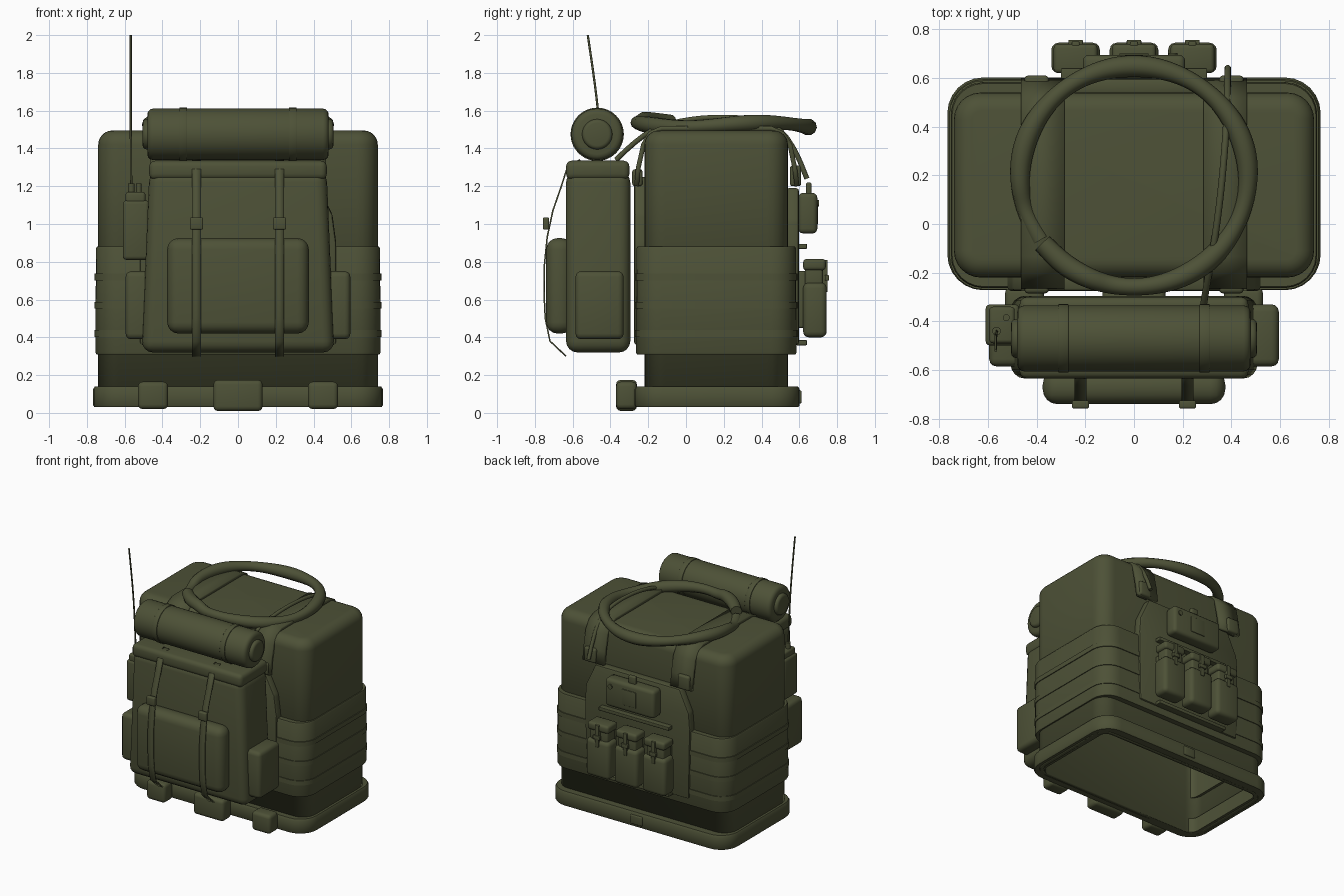
import bpy, bmesh, math
from mathutils import Vector

if "Cube" in bpy.data.objects:
    bpy.data.objects.remove(bpy.data.objects["Cube"])

OLIVE = (0.075, 0.083, 0.038, 1)
olive = bpy.data.materials.new("olive_drab")
olive.use_nodes = True
olive.diffuse_color = OLIVE
shader = olive.node_tree.nodes["Principled BSDF"]
shader.inputs["Base Color"].default_value = OLIVE
shader.inputs["Roughness"].default_value = 0.8


def add(name, bm):
    """Turn a bmesh into a smooth-shaded olive object."""
    bmesh.ops.recalc_face_normals(bm, faces=bm.faces)
    mesh = bpy.data.meshes.new(name)
    bm.to_mesh(mesh)
    bm.free()
    mesh.materials.append(olive)
    ob = bpy.data.objects.new(name, mesh)
    bpy.context.collection.objects.link(ob)
    bpy.ops.object.select_all(action="DESELECT")
    ob.select_set(True)
    bpy.context.view_layer.objects.active = ob
    bpy.ops.object.shade_smooth_by_angle(angle=math.radians(35))
    return ob


def box(name, x, y, z, r=0.02, taper=1.0, segs=3):
    """Rounded box from three ranges; taper narrows the top in x."""
    bm = bmesh.new()
    bmesh.ops.create_cube(bm, size=1)
    mid = [(a + b) / 2 for a, b in (x, y, z)]
    size = [b - a for a, b in (x, y, z)]
    for v in bm.verts:
        k = taper if v.co.z > 0 else 1
        v.co = Vector((mid[0] + v.co.x * size[0] * k, mid[1] + v.co.y * size[1], mid[2] + v.co.z * size[2]))
    bmesh.ops.bevel(bm, geom=bm.edges[:], offset=r, segments=segs, profile=0.5, affect="EDGES", clamp_overlap=True)
    return add(name, bm)


def loft(name, half, cy, radius, profile, cap=False, close=False):
    """Rounded rectangle swept through (offset, z) rings."""
    bm = bmesh.new()
    rings = []
    for off, z in profile:
        ring = []
        r = max(radius + off, 0.02)
        for q in range(4):
            sx, sy = ((1, 1), (-1, 1), (-1, -1), (1, -1))[q]
            for i in range(7):
                a = math.pi / 2 * (q + i / 6)
                ring.append(bm.verts.new((sx * (half[0] + off - r) + r * math.cos(a),
                                          cy + sy * (half[1] + off - r) + r * math.sin(a), z)))
        rings.append(ring)
    pairs = list(zip(rings, rings[1:]))
    if close:
        pairs.append((rings[-1], rings[0]))
    for a, b in pairs:
        for i in range(len(a)):
            j = (i + 1) % len(a)
            bm.faces.new((a[i], a[j], b[j], b[i]))
    if cap:
        bm.faces.new(rings[-1])
    return add(name, bm)


def ribbon(name, x, width, path, thick):
    """Flat strap along a (y, z) path."""
    bm = bmesh.new()
    rows = [[bm.verts.new((x + s * width / 2, y, z)) for s in (-1, 1)] for y, z in path]
    for a, b in zip(rows, rows[1:]):
        bm.faces.new((a[0], a[1], b[1], b[0]))
    ob = add(name, bm)
    mod = ob.modifiers.new("thickness", "SOLIDIFY")
    mod.thickness = thick
    mod.offset = 0
    return ob


def tube(name, points, r, radii=None):
    """Round cable through the given points."""
    cu = bpy.data.curves.new(name, "CURVE")
    cu.dimensions = "3D"
    cu.bevel_depth = r
    cu.bevel_resolution = 3
    cu.resolution_u = 4
    cu.use_fill_caps = True
    sp = cu.splines.new("NURBS")
    sp.points.add(len(points) - 1)
    for i, p in enumerate(points):
        sp.points[i].co = (*p, 1)
        sp.points[i].radius = radii[i] if radii else 1
    sp.use_endpoint_u = True
    sp.order_u = 3
    cu.materials.append(olive)
    ob = bpy.data.objects.new(name, cu)
    bpy.context.collection.objects.link(ob)


def cylinder(name, centre, r, length, axis="X", bevel=0.0, segs=40):
    bm = bmesh.new()
    bmesh.ops.create_cone(bm, cap_ends=True, segments=segs, radius1=r, radius2=r, depth=length)
    if bevel:
        rim = [e for e in bm.edges if abs(e.verts[0].co.z - e.verts[1].co.z) < 1e-5]
        bmesh.ops.bevel(bm, geom=rim, offset=bevel, segments=3, profile=0.5, affect="EDGES")
    for v in bm.verts:
        if axis == "X":
            v.co = Vector((v.co.z, v.co.x, v.co.y))
        elif axis == "Y":
            v.co = Vector((v.co.x, v.co.z, v.co.y))
        v.co += Vector(centre)
    return add(name, bm)


def panel(name, outline, y, r=0.015):
    """Mirrored flat plate; outline lists the (x, z) points of one half."""
    bm = bmesh.new()
    pts = outline + [(-px, z) for px, z in reversed(outline)]
    face = bm.faces.new([bm.verts.new((px, y[0], z)) for px, z in pts])
    ext = bmesh.ops.extrude_face_region(bm, geom=[face])["geom"]
    for v in ext:
        if isinstance(v, bmesh.types.BMVert):
            v.co.y = y[1]
    bmesh.ops.bevel(bm, geom=bm.edges[:], offset=r, segments=2, profile=0.5, affect="EDGES")
    return add(name, bm)


# Hollow main shell, open underneath
R = 0.075
arc = [(-R * (1 - math.cos(a)), 1.495 - R + R * math.sin(a)) for a in [math.pi / 12 * i for i in range(7)]]
shell = loft("main_shell", (0.74, 0.38), 0.16, 0.11, [(0, 0.03)] + arc, cap=True)
wall = shell.modifiers.new("wall", "SOLIDIFY")
wall.thickness = 0.03

# Base rim, wrap band and ribs
loft("base_rim", (0.74, 0.41), 0.165, 0.12,
     [(-0.05, 0.03), (0.02, 0.03), (0.027, 0.04), (0.027, 0.125), (0.018, 0.14), (-0.05, 0.14)], close=True)
loft("wrap_band", (0.74, 0.41), 0.16, 0.12,
     [(-0.05, 0.31), (0.01, 0.31), (0.015, 0.32), (0.012, 0.87), (0.007, 0.88), (-0.05, 0.88)], close=True)
for i in range(3):
    z = 0.42 + 0.15 * i
    loft(f"band_rib_{i + 1}", (0.74, 0.41), 0.16, 0.12,
         [(-0.02, z - 0.02), (0.019, z - 0.018), (0.019, z + 0.018), (-0.02, z + 0.02)], close=True)

# Rim pouches along the front, and a rear clasp
box("rim_pouch_middle", (-0.13, 0.13), (-0.37, -0.26), (0.01, 0.175), 0.025)
for s in (-1, 1):
    box("rim_pouch_side", (s * 0.45 - 0.08, s * 0.45 + 0.08), (-0.37, -0.26), (0.02, 0.165), 0.025)
box("rear_clasp", (-0.05, 0.05), (0.58, 0.612), (0.05, 0.12), 0.008)

# Padded plates on both broad faces
plate = [(0.44, 0.36), (0.45, 0.9), (0.44, 1.02), (0.36, 1.19)]
panel("rear_plate", plate, (0.53, 0.598))
panel("front_plate", [(0.52, 0.36), (0.52, 0.9), (0.5, 1.05), (0.4, 1.25)], (-0.275, -0.2))
for z in (0.37, 0.88):
    box("plate_ledge", (-0.3, 0.3), (0.585, 0.64), (z - 0.012, z + 0.015), 0.004)

# Shoulder straps over the top with end pads
strap = [(-0.262, 1.2), (-0.252, 1.3), (-0.225, 1.42), (-0.19, 1.48), (-0.13, 1.506),
         (0.45, 1.506), (0.51, 1.48), (0.55, 1.42), (0.575, 1.3), (0.588, 1.2)]
for s in (-1, 1):
    ribbon("shoulder_strap", s * 0.375, 0.18, strap, 0.025)
    box("strap_end_rear", (s * 0.4 - 0.05, s * 0.4 + 0.05), (0.55, 0.61), (1.2, 1.31), 0.015)
    box("strap_end_front", (s * 0.4 - 0.05, s * 0.4 + 0.05), (-0.285, -0.23), (1.2, 1.29), 0.015)

# Coiled thick cable lying on top
coil, swell = [], []
for i in range(37):
    a = math.radians(217 + 358 * i / 36)
    lift = 0.012 * math.sin(3 * a) + (0.025 if i < 4 else -0.02 if i > 33 else 0)
    coil.append((0.47 * math.cos(a), 0.195 + 0.455 * math.sin(a), 1.525 + lift))
    swell.append(1 + 0.13 * math.sin(5 * a))
tube("coiled_cable", coil, 0.04, swell)

# Thin hose from the pack over to the rear
tube("hose", [(0.28, -0.37, 1.34), (0.3, -0.24, 1.47), (0.33, -0.08, 1.54), (0.36, 0.15, 1.57),
              (0.38, 0.4, 1.555), (0.385, 0.56, 1.46), (0.385, 0.64, 1.24)], 0.014)

# Pack with lid, pocket and side pockets
box("pack_body", (-0.51, 0.51), (-0.635, -0.295), (0.32, 1.28), 0.06, taper=0.92, segs=4)
box("pack_lid", (-0.47, 0.47), (-0.635, -0.3), (1.235, 1.335), 0.03)
box("pack_front_pocket", (-0.375, 0.375), (-0.74, -0.6), (0.42, 0.925), 0.06, segs=4)
for s in (-1, 1):
    box("pack_side_pocket", tuple(sorted((s * 0.45, s * 0.595))), (-0.585, -0.33), (0.39, 0.75), 0.03)
    ribbon("pack_strap", s * 0.22, 0.048,
           [(-0.56, 1.34), (-0.625, 1.31), (-0.66, 1.2), (-0.705, 1.07), (-0.735, 0.93), (-0.75, 0.78),
            (-0.75, 0.6), (-0.745, 0.5), (-0.72, 0.38), (-0.635, 0.3)], 0.008)
    box("strap_buckle", (s * 0.22 - 0.035, s * 0.22 + 0.035), (-0.758, -0.725), (0.97, 1.035), 0.008)

# Bedroll with two binding straps
cylinder("bedroll", (0, -0.47, 1.475), 0.136, 0.96, bevel=0.03)
cylinder("bedroll_core", (0, -0.47, 1.475), 0.08, 1.01, bevel=0.02)
for s in (-1, 1):
    cylinder("bedroll_strap", (s * 0.29, -0.47, 1.475), 0.141, 0.042, bevel=0.004)

# Radio with knob and whip antenna
box("radio_body", (-0.61, -0.47), (-0.5, -0.33), (0.81, 1.125), 0.02)
box("radio_cap", (-0.595, -0.49), (-0.49, -0.34), (1.1, 1.17), 0.015)
cylinder("radio_knob", (-0.525, -0.385, 1.185), 0.014, 0.06, axis="Z", segs=16)
cylinder("antenna_socket", (-0.565, -0.44, 1.18), 0.018, 0.07, axis="Z", segs=16)
tube("antenna", [(-0.565, -0.44, 1.17), (-0.567, -0.45, 1.4), (-0.568, -0.465, 1.6),
                 (-0.568, -0.49, 1.8), (-0.568, -0.52, 2.0)], 0.006)

# Rear hard case with a rivet and small latch
box("rear_case", (-0.21, 0.21), (0.595, 0.695), (0.95, 1.165), 0.025)
box("rear_case_plate", (-0.06, 0.06), (0.69, 0.7), (1.0, 1.12), 0.003)
cylinder("rear_case_rivet", (0.16, 0.697, 1.11), 0.018, 0.012, axis="Y", segs=16)
box("rear_case_latch", (-0.03, 0.03), (0.635, 0.665), (1.15, 1.22), 0.01)

# Three rear ammunition pouches
for i, x in enumerate((-0.24, 0, 0.24)):
    box(f"pouch_body_{i + 1}", (x - 0.1, x + 0.1), (0.62, 0.745), (0.4, 0.69), 0.03)
    box(f"pouch_neck_{i + 1}", (x - 0.075, x + 0.075), (0.63, 0.725), (0.65, 0.78), 0.015)
    box(f"pouch_lid_{i + 1}", (x - 0.09, x + 0.09), (0.62, 0.74), (0.755, 0.815), 0.018)
    box(f"pouch_tab_{i + 1}", (x - 0.016, x + 0.016), (0.72, 0.75), (0.64, 0.81), 0.005)
    box(f"pouch_buckle_{i + 1}", (x - 0.03, x + 0.03), (0.735, 0.757), (0.7, 0.73), 0.005)
    box(f"pouch_mount_{i + 1}", (x - 0.06, x + 0.06), (0.58, 0.64), (0.45, 0.75), 0.01)
